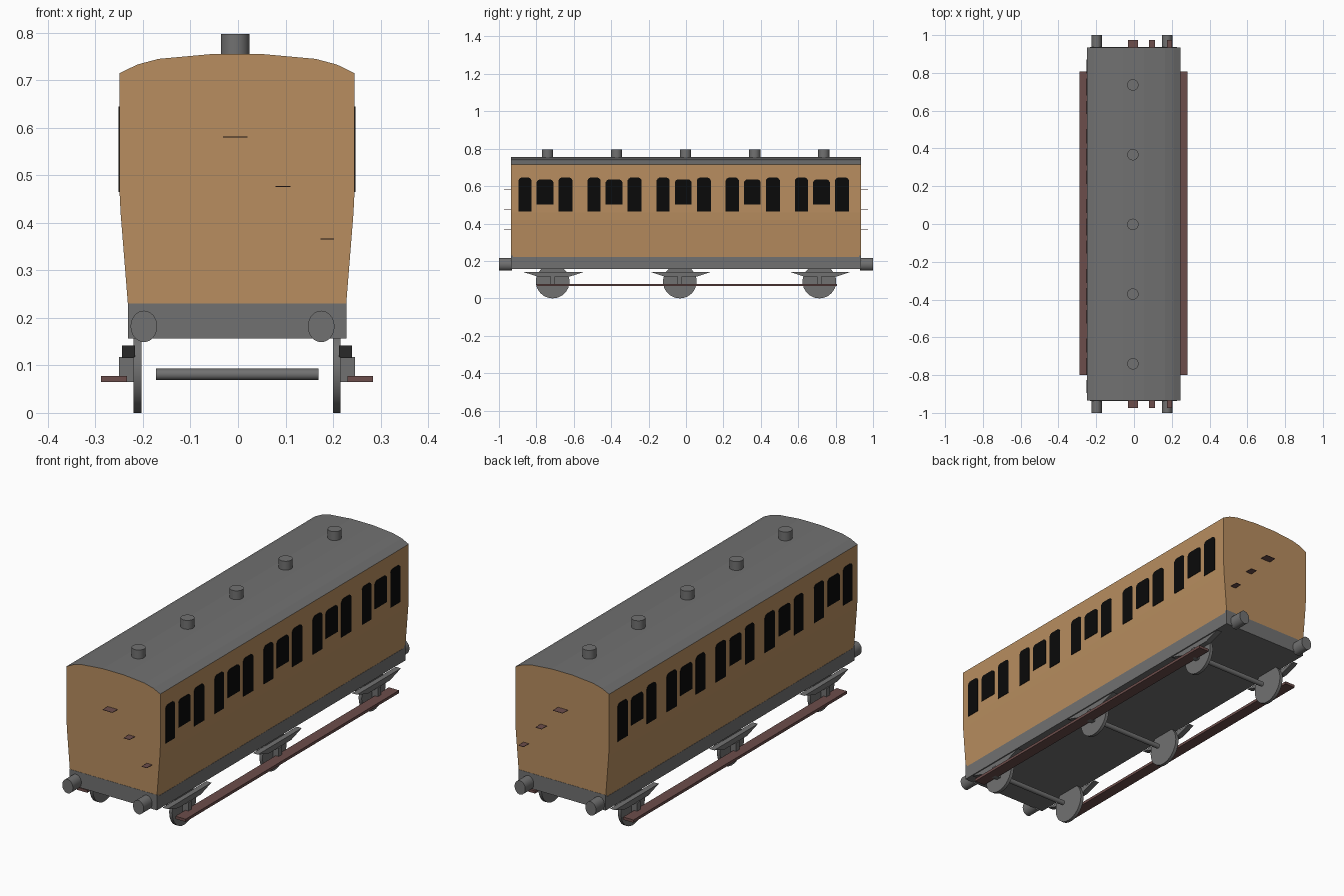
import bpy, bmesh
from math import radians, pi
from mathutils import Matrix, Vector

cube = bpy.data.objects.get("Cube")
if cube:
    bpy.data.objects.remove(cube)


def material(name, color):
    m = bpy.data.materials.new(name)
    m.use_nodes = True
    m.diffuse_color = (*color, 1)
    m.node_tree.nodes["Principled BSDF"].inputs["Base Color"].default_value = (*color, 1)
    return m


WOOD = material("varnished wood", (0.48, 0.27, 0.115))
GREY = material("grey metal", (0.165, 0.165, 0.165))
BROWN = material("dark brown board", (0.15, 0.075, 0.07))
BLACK = material("black glass", (0.003, 0.003, 0.003))


def finish(name, bm, mats):
    bmesh.ops.recalc_face_normals(bm, faces=bm.faces[:])
    mesh = bpy.data.meshes.new(name)
    bm.to_mesh(mesh)
    bm.free()
    for m in mats:
        mesh.materials.append(m)
    ob = bpy.data.objects.new(name, mesh)
    bpy.context.collection.objects.link(ob)
    return ob


def prism(name, pts, axis, start, end, *mats):
    """Extrude a closed profile along x (points are y, z) or y (points are x, z)."""
    bm = bmesh.new()
    place = (lambda p: (start, *p)) if axis == "x" else (lambda p: (p[0], start, p[1]))
    face = bm.faces.new([bm.verts.new(place(p)) for p in pts])
    out = bmesh.ops.extrude_face_region(bm, geom=[face])
    move = Vector((end - start, 0, 0) if axis == "x" else (0, end - start, 0))
    bmesh.ops.translate(bm, vec=move,
                        verts=[v for v in out["geom"] if isinstance(v, bmesh.types.BMVert)])
    return finish(name, bm, mats)


def box(name, x, y, z, mat):
    pts = [(x[0], z[0]), (x[1], z[0]), (x[1], z[1]), (x[0], z[1])]
    return prism(name, pts, "y", y[0], y[1], mat)


def cylinder(name, axis, center, radius, length, mat, stretch=1.0, sides=32):
    turn = {"x": Matrix.Rotation(pi / 2, 4, "Y"),
            "y": Matrix.Rotation(pi / 2, 4, "X"), "z": Matrix()}[axis]
    bm = bmesh.new()
    bmesh.ops.create_cone(bm, cap_ends=True, segments=sides, radius1=radius,
                          radius2=radius, depth=length,
                          matrix=Matrix.Translation(center)
                          @ Matrix.Diagonal((1, 1, stretch, 1)) @ turn)
    ob = finish(name, bm, [mat])
    bpy.ops.object.select_all(action="DESELECT")
    ob.select_set(True)
    bpy.context.view_layer.objects.active = ob
    bpy.ops.object.shade_smooth_by_angle(angle=radians(30))
    return ob


MID = -0.002     # centre line of the carriage
HALF = 0.935     # half length of the body

# Body with curved roof; upward faces are the roof
half = [(0.229, 0.22), (0.245, 0.42), (0.247, 0.46), (0.247, 0.715),
        (0.21, 0.733), (0.165, 0.745), (0.055, 0.755)]
outline = [(MID + x, z) for x, z in half] + [(MID - x, z) for x, z in reversed(half)]
body = prism("carriage_body", outline, "y", -HALF, HALF, WOOD, GREY)
for p in body.data.polygons:
    p.material_index = 1 if p.normal.z > 0.05 else 0

# Underframe and end beams
box("underframe", (MID - 0.23, MID + 0.23), (-HALF, HALF), (0.157, 0.22), GREY)
for name, s in (("front", -1), ("back", 1)):
    ys = sorted((s * (HALF - 0.01), s * (HALF + 0.001)))
    box(name + "_beam", (MID - 0.23, MID + 0.23), ys, (0.157, 0.23), GREY)
    # Buffers
    for x in (-0.198, 0.175):
        cylinder(name + "_buffer", "y", (x, s * 0.965, 0.182), 0.028, 0.07, GREY, 1.18)
    # Climbing steps
    for x, w, z in ((-0.006, 0.026, 0.58), (0.095, 0.016, 0.475), (0.188, 0.014, 0.365)):
        ys = sorted((s * HALF, s * 0.974))
        box(name + "_step", (x - w, x + w), ys, (z, z + 0.002), BROWN)

# Roof vents
for i in range(5):
    cylinder("roof_vent", "z", (-0.006, -0.74 + 0.369 * i, 0.77), 0.03, 0.054, GREY)


def window(side, y, width, bottom, top):
    a, b, c = y - width / 2, y + width / 2, 0.014
    pts = [(a, bottom), (b, bottom), (b, top - c), (b - c * 0.4, top - c * 0.35),
           (b - c, top), (a + c, top), (a + c * 0.4, top - c * 0.35), (a, top - c)]
    prism("window", pts, "x", MID + side * 0.245, MID + side * 0.249, BLACK)


for side in (-1, 1):
    # Five compartments of door window between tall windows
    for i in range(5):
        y = -0.754 + 0.3695 * i
        window(side, y - 0.107, 0.07, 0.465, 0.645)
        window(side, y, 0.09, 0.503, 0.635)
        window(side, y + 0.11, 0.075, 0.465, 0.645)
    # Footboard
    xs = sorted((MID + side * 0.232, MID + side * 0.286))
    box("footboard", xs, (-0.8, 0.807), (0.065, 0.078), BROWN)

# Running gear
for y in (-0.713, -0.033, 0.713):
    cylinder("axle", "x", (MID, y, 0.081), 0.012, 0.342, GREY, sides=16)
    for side in (-1, 1):
        cylinder("wheel", "x", (MID + side * 0.2095, y, 0.09), 0.09, 0.016, GREY)
        xs = sorted((MID + side * 0.205, MID + side * 0.248))
        box("axle_box", xs, (y - 0.012, y + 0.012), (0.065, 0.118), GREY)
        spring = [(y - 0.16, 0.142), (y - 0.08, 0.116), (y + 0.09, 0.116), (y + 0.17, 0.142)]
        prism("leaf_spring", spring, "x", MID + side * 0.215, MID + side * 0.242, GREY)
